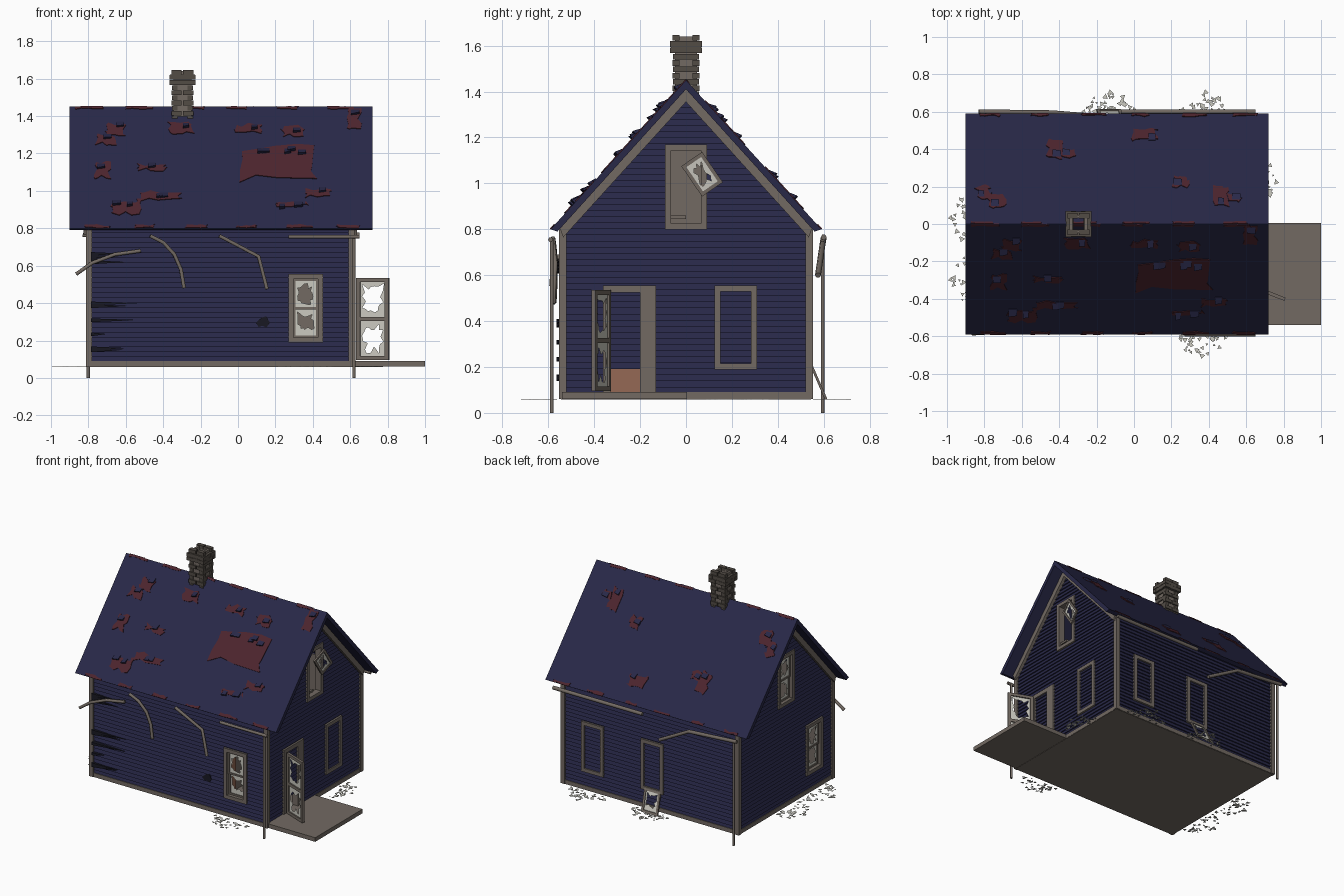
import bpy, bmesh, math, random
from mathutils import Vector

if "Cube" in bpy.data.objects:
    bpy.data.objects.remove(bpy.data.objects["Cube"])
random.seed(4)
R = random.uniform

COL = {'navy paint': (0.021, 0.021, 0.064), 'bare red roof': (0.074, 0.018, 0.027),
       'weathered trim': (0.17, 0.144, 0.123), 'dusty glass': (0.60, 0.59, 0.53),
       'brown wood': (0.30, 0.14, 0.09), 'soot brick': (0.085, 0.072, 0.06),
       'dark splinter': (0.009, 0.009, 0.016)}
MAT = {}
for k, c in COL.items():
    MAT[k] = bpy.data.materials.new(k)
    MAT[k].diffuse_color = (*c, 1)
NAVY, RED, TRIM, GLASS, BROWN, BRICK, DARK = COL
parts = {}


def part(name, mat):
    if name not in parts:
        parts[name] = (bmesh.new(), mat)
    return parts[name][0]


# wall frames: u along the wall, n outward, z up
def front(u, n, z): return Vector((u, -0.535 - n, z))
def back(u, n, z): return Vector((u, 0.535 + n, z))
def right(u, n, z): return Vector((0.605 + n, u, z))
def left(u, n, z): return Vector((-0.795 - n, u, z))
def slope(s):
    return lambda u, n, z: Vector((u, s * ((1.45 - z) / 1.1 + n * 0.74), z + n * 0.67))


def prism(name, mat, P, poly, n0, n1):
    """Extrude a (u, z) outline from n0 to n1; n1 may vary per point."""
    bm, k = part(name, mat), len(poly)
    n1 = n1 if isinstance(n1, list) else [n1] * k
    a = [bm.verts.new(P(u, n0, z)) for u, z in poly]
    b = [bm.verts.new(P(u, n, z)) for (u, z), n in zip(poly, n1)]
    bm.faces.new(a)
    bm.faces.new(b[::-1])
    for i in range(k):
        j = (i + 1) % k
        bm.faces.new((a[i], b[i], b[j], a[j]))


def slab(name, mat, P, u0, u1, z0, z1, n0, n1):
    prism(name, mat, P, [(u0, z0), (u1, z0), (u1, z1), (u0, z1)], n0, n1)


def ring(u0, u1, z0, z1, k=5):
    """Points round a rectangle, k per side, as seen from its centre."""
    c = [(u0, z0), (u1, z0), (u1, z1), (u0, z1)]
    return [(c[i][0] + (c[(i + 1) % 4][0] - c[i][0]) * j / k,
             c[i][1] + (c[(i + 1) % 4][1] - c[i][1]) * j / k) for i in range(4) for j in range(k)]


def glass(P, u0, u1, z0, z1, n, lo=0.35, hi=0.85):
    """Broken pane: rectangle with a jagged hole."""
    bm = part('broken_glass', GLASS)
    cu, cz = (u0 + u1) / 2, (z0 + z1) / 2
    pts = ring(u0, u1, z0, z1)
    a = [bm.verts.new(P(u, n, z)) for u, z in pts]
    b = []
    for u, z in pts:
        f = R(lo, hi)
        b.append(bm.verts.new(P(cu + (u - cu) * f, n, cz + (z - cz) * f)))
    for i in range(len(pts)):
        j = (i + 1) % len(pts)
        bm.faces.new((a[i], a[j], b[j], b[i]))


def frame(name, P, u0, u1, z0, z1, w, n0, n1):
    slab(name, TRIM, P, u0, u0 + w, z0, z1, n0, n1)
    slab(name, TRIM, P, u1 - w, u1, z0, z1, n0, n1)
    slab(name, TRIM, P, u0 + w, u1 - w, z1 - w, z1, n0, n1)
    slab(name, TRIM, P, u0 + w, u1 - w, z0, z0 + w, n0, n1)


def sash(name, P, u0, u1, z0, z1, n=0, w=0.012):
    frame(name, P, u0, u1, z0, z1, w, n - 0.006, n + 0.006)
    glass(P, u0 + w, u1 - w, z0 + w, z1 - w, n)


def window(P, u0, u1, z0, z1, sashes=(0, 1)):
    frame('window_trim', P, u0, u1, z0, z1, 0.026, -0.03, 0.018)
    a, b, zm = u0 + 0.026, u1 - 0.026, (z0 + z1) / 2
    for i in sashes:
        lo, hi = ((z0 + 0.026, zm + 0.006), (zm - 0.006, z1 - 0.026))[i]
        sash('window_sash', P, a, b, lo, hi, -0.012 + 0.008 * i)


# lap siding with openings, plus the inner wall lining
def half(z): return max(0.003, min(0.535, (1.41 - z) / 1.1))

def siding(P, lo, hi, top, holes, gable):
    z, st = 0.085, 0.0265
    while z < top - 0.004:
        z2 = min(z + st, top)
        segs = [(lo, hi)]
        for h0, h1, hz0, hz1 in holes:
            if hz0 < (z + z2) / 2 < hz1:
                segs = [s for a, b in segs for s in ((a, h0), (h1, b))]
        for a, b in segs:
            q = [(a, z), (b, z), (b, z2), (a, z2)]
            if gable:
                q = [(max(-half(y), min(half(y), x)), y) for x, y in q]
            prism('lap_siding', NAVY, P, q, -0.02, [0.011, 0.011, 0.002, 0.002])
            prism('inner_wall', TRIM, P, q, -0.03, -0.021)
        z = z2


side_win, tall = (0.19, 0.555), (0.80, 1.17)
W = [(front, 0.27, 0.455, *side_win, (0, 1)), (back, 0.28, 0.46, *side_win, (0, 1)),
     (back, -0.20, -0.02, *side_win, (1,)), (right, 0.125, 0.31, *side_win, (0, 1)),
     (left, -0.42, -0.23, *side_win, (0, 1)), (right, -0.092, 0.092, *tall, ()),
     (left, -0.092, 0.092, *tall, (0, 1))]
for P, lo, hi, top, g in ((front, -0.795, 0.605, 0.83, 0), (back, -0.795, 0.605, 0.83, 0),
                          (right, -0.535, 0.535, 1.40, 1), (left, -0.535, 0.535, 1.40, 1)):
    holes = [(w[1] + 0.013, w[2] - 0.013, w[3] + 0.013, w[4] - 0.013) for w in W if w[0] == P]
    if P == right:
        holes.append((-0.35, -0.14, 0.0, 0.54))
    siding(P, lo, hi, top, holes, g)
    slab('base_board', TRIM, P, lo - 0.012, hi + 0.012, 0.06, 0.09, -0.02, 0.014)
    for a, b in ((lo - 0.018, lo + 0.014), (hi - 0.014, hi + 0.018)):
        slab('corner_board', TRIM, P, a, b, 0.06, 0.81, -0.01, 0.018)
    if g:  # rake boards under the roof edge
        for s in (1, -1):
            prism('rake_board', TRIM, P, [(0, 1.41), (s * 0.55, 0.805), (s * 0.535, 0.765), (0, 1.355)], 0, 0.03)
for w in W:
    window(*w)

# floor, porch, partition with inner door
slab('floor', TRIM, right, -0.545, 0.545, 0.058, 0.07, -1.41, 0.012)
slab('porch', TRIM, right, -0.54, 0.005, 0.06, 0.09, 0.012, 0.395)
slab('partition', TRIM, right, -0.5, 0.5, 0.07, 0.86, -0.51, -0.49)
prism('attic_partition', TRIM, right, [(-0.5, 0.86), (0.5, 0.86), (0, 1.405)], -0.51, -0.49)
slab('inner_door', BROWN, right, -0.36, -0.2, 0.08, 0.48, -0.49, -0.48)
slab('inner_door_pane', GLASS, right, -0.335, -0.25, 0.28, 0.41, -0.48, -0.476)
slab('wainscot', BROWN, right, 0.05, 0.5, 0.07, 0.27, -0.49, -0.48)
slab('inner_glass', GLASS, right, 0.15, 0.28, 0.33, 0.44, -0.49, -0.484)

# front door: trim and open glazed leaf
for a, b, c, d in ((-0.362, -0.33, 0.09, 0.555), (-0.20, -0.13, 0.09, 0.555), (-0.33, -0.20, 0.525, 0.555)):
    slab('door_trim', TRIM, right, a, b, c, d, -0.03, 0.018)
dv, dn = Vector((0.93, -0.365, 0)), Vector((0.365, 0.93, 0))
def leaf(u, n, z): return Vector((0.635, -0.335, z)) + dv * u + dn * n
frame('door_leaf', leaf, 0, 0.185, 0.095, 0.535, 0.021, -0.009, 0.009)
slab('door_leaf', TRIM, leaf, 0.02, 0.165, 0.305, 0.327, -0.009, 0.009)
glass(leaf, 0.02, 0.165, 0.115, 0.305, 0, 0.4, 0.9)
glass(leaf, 0.02, 0.165, 0.327, 0.515, 0, 0.4, 0.9)

# loose attic sash and the sash fallen against the back wall
ca, sa = math.cos(0.6), math.sin(0.6)
def loose(u, n, z): return right(0.07 + u * ca - z * sa, 0.03 + n + 0.2 * u, 1.04 + u * sa + z * ca)
sash('loose_sash', loose, -0.055, 0.055, -0.08, 0.08, 0, 0.016)
slab('sash_scrap', TRIM, right, -0.07, 0.0, 0.845, 0.86, -0.01, 0.005)
def lean(u, n, z): return back(u + 0.12 * z, 0.075 - 0.4 * z + n, 0.06 + 0.92 * z)
sash('fallen_sash', lean, -0.20, -0.07, 0, 0.16, 0, 0.016)

# roof
prism('roof', NAVY, right, [(-0.59, 0.8), (0, 1.45), (0.59, 0.8), (0.56, 0.79), (0, 1.41), (-0.56, 0.79)], -1.505, 0.115)


def patch(s, x0, x1, z0, z1, j=0.012, curl=True):
    """Missing shingles: jagged red plate with lifted tabs round it."""
    pts = [(u + R(-j, j), max(0.80, min(1.45, z + R(-j, j)))) for u, z in ring(x0, x1, z0, z1, 4)]
    prism('bare_patch', RED, slope(s), pts, -0.002, 0.004)
    if curl:
        for _ in range(max(1, int((x1 - x0) / 0.08))):
            u, z, w = R(x0, x1 - 0.04), z1 + R(-0.01, 0.01), R(0.03, 0.05)
            prism('curled_shingle', NAVY, slope(s), [(u, z - 0.03), (u + w, z - 0.025), (u + w, z), (u, z)],
                  -0.001, [R(0.012, 0.024), R(0.012, 0.024), 0.003, 0.003])


for p in ((-0.70, -0.61, 1.29, 1.36), (-0.76, -0.66, 1.25, 1.30), (-0.37, -0.24, 1.31, 1.36), (-0.01, 0.12, 1.31, 1.35),
          (0.24, 0.35, 1.30, 1.34), (0.58, 0.65, 1.34, 1.44), (-0.76, -0.69, 1.07, 1.15), (-0.53, -0.39, 1.11, 1.14),
          (-0.68, -0.52, 0.88, 0.94), (-0.53, -0.31, 0.95, 0.99), (0.36, 0.5, 0.97, 1.01), (0.21, 0.37, 0.92, 0.94)):
    patch(-1, *p)
patch(-1, 0.0, 0.41, 1.07, 1.23, 0.025)
for x0, x1, y0, y1 in ((-0.46, -0.39, 0.35, 0.45), (-0.39, -0.31, 0.36, 0.40), (-0.01, 0.12, 0.45, 0.51), (0.21, 0.29, 0.2, 0.25),
                       (0.43, 0.5, 0.1, 0.2), (0.5, 0.57, 0.12, 0.16), (-0.84, -0.77, 0.14, 0.2), (-0.78, -0.69, 0.09, 0.15)):
    patch(1, x0, x1, 1.45 - 1.1 * y1, 1.45 - 1.1 * y0)
for i in range(6):
    x = -0.82 + i * 0.27
    for s in (1, -1):
        patch(s, x, x + R(0.08, 0.14), 0.80, 0.815, 0.006, False)
        patch(s, x - 0.05, x + R(0.05, 0.1), 1.438, 1.45, 0.004, False)

# chimney: mortar core and alternating brick courses, hollow at the top
def chim(u, n, z): return Vector((-0.297 + u, n, z))
def tube_box(name, mat, r, z0, z1, w):
    slab(name, mat, chim, -r, r, z0, z1, -r, -r + w)
    slab(name, mat, chim, -r, r, z0, z1, r - w, r)
    slab(name, mat, chim, -r, -r + w, z0, z1, -r + w, r - w)
    slab(name, mat, chim, r - w, r, z0, z1, -r + w, r - w)
tube_box('chimney_core', TRIM, 0.048, 1.37, 1.64, 0.015)
for i in range(10):
    z = 1.375 + i * 0.0275
    e = 0.069 if i in (7, 8) else 0.056 + 0.003 * (i % 2)
    for sx in (1, -1):
        for sy in (1, -1):
            lx, ly = (0.055, 0.03) if i % 2 else (0.03, 0.055)
            slab('chimney_bricks', BRICK, chim, sx * e, sx * (e - lx), z, z + 0.0245, sy * e, sy * (e - ly))
    if i in (7, 8):
        tube_box('chimney_cap', BRICK, 0.066, z, z + 0.026, 0.02)

# torn siding at the left of the front wall, and a small hole
for z in (0.665, 0.65, 0.635, 0.62, 0.40, 0.385, 0.31, 0.235, 0.16, 0.15):
    x = -0.72 + R(0, 0.2)
    prism('torn_siding', DARK, front, [(-0.785, z - 0.012), (x, z), (-0.785, z + 0.008)], 0.0, [0.03, 0.012, 0.03])
prism('wall_hole', DARK, front, [(0.14 + R(0.02, 0.045) * math.cos(a * 0.63), 0.295 + R(0.015, 0.04) * math.sin(a * 0.63))
                                 for a in range(10)], 0.005, 0.013)

# glass shards lying around the house
for P, c, m in ((back, -0.13, 0.185), (back, 0.38, 0.185), (front, 0.36, 0.185), (right, 0.22, 0.17),
                (left, 0.03, 0.2), (left, -0.3, 0.2)):
    for i in range(42):
        a, d = R(0, math.pi), math.sqrt(R(0.05, 1))
        u, n, r, t = c + 0.15 * d * math.cos(a), 0.03 + (m - 0.05) * d * math.sin(a), R(0.007, 0.018), R(0, 6)
        tri = [(u + r * math.cos(t + k * 2.1), min(m, n + r * math.sin(t + k * 2.1))) for k in range(3)]
        if i == 0:
            tri = [(c, m), (c + 0.02, m - 0.02), (c - 0.01, m - 0.025)]
        prism('glass_shards', GLASS, lambda a, b, z, P=P: P(a, z, b), tri, 0.058, 0.06)

for name, (bm, mat) in parts.items():
    bmesh.ops.recalc_face_normals(bm, faces=bm.faces)
    me = bpy.data.meshes.new(name)
    bm.to_mesh(me)
    bm.free()
    me.materials.append(MAT[mat])
    bpy.context.collection.objects.link(bpy.data.objects.new(name, me))


# gutters and downspouts, some bent and hanging
def pipe(name, pts, r=0.011):
    cu = bpy.data.curves.new(name, 'CURVE')
    cu.dimensions, cu.bevel_depth, cu.bevel_resolution, cu.use_fill_caps = '3D', r, 1, True
    sp = cu.splines.new('POLY')
    sp.points.add(len(pts) - 1)
    for p, q in zip(sp.points, pts):
        p.co = (*q, 1)
    cu.materials.append(MAT[TRIM])
    bpy.context.collection.objects.link(bpy.data.objects.new(name, cu))


pipe('gutter_front', [(0.27, -0.59, 0.755), (0.65, -0.59, 0.755)])
pipe('hanging_gutter', [(-0.47, -0.58, 0.76), (-0.40, -0.575, 0.725), (-0.34, -0.57, 0.66), (-0.305, -0.57, 0.58), (-0.288, -0.575, 0.48)])
pipe('snapped_gutter', [(-0.10, -0.58, 0.76), (0.11, -0.57, 0.65), (0.155, -0.58, 0.475)])
pipe('fallen_gutter', [(-0.52, -0.56, 0.68), (-0.66, -0.57, 0.66), (-0.78, -0.58, 0.615), (-0.865, -0.585, 0.555)])
pipe('gutter_back', [(0.65, 0.60, 0.765), (-0.07, 0.60, 0.765)], 0.013)
pipe('bent_gutter_back', [(-0.83, 0.60, 0.765), (-0.44, 0.595, 0.735), (-0.19, 0.575, 0.6)], 0.013)
pipe('downspout_front', [(0.62, -0.585, 0.0), (0.62, -0.585, 0.76)], 0.009)
pipe('downspout_back', [(-0.80, 0.595, 0.0), (-0.80, 0.595, 0.76)], 0.009)

for m in bpy.data.materials:
    if m.users and not m.is_grease_pencil:
        m.use_nodes = True
        m.node_tree.nodes["Principled BSDF"].inputs["Base Color"].default_value = m.diffuse_color
